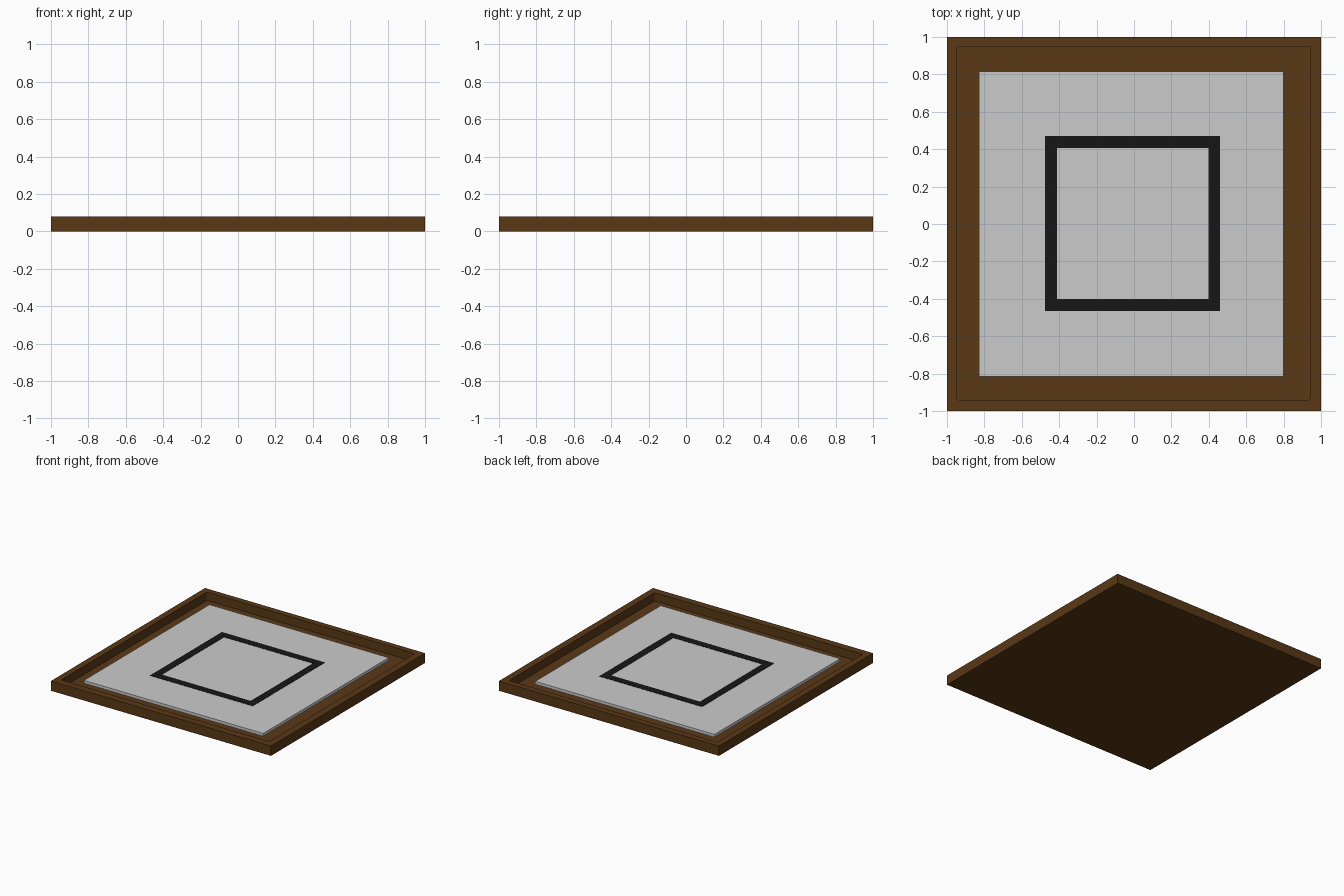
import bpy, bmesh
from mathutils import Vector

if "Cube" in bpy.data.objects:
    bpy.data.objects.remove(bpy.data.objects["Cube"])


def material(name, rgb):
    m = bpy.data.materials.new(name)
    m.diffuse_color = (*rgb, 1)
    m.use_nodes = True
    m.node_tree.nodes["Principled BSDF"].inputs["Base Color"].default_value = m.diffuse_color
    return m


def make_object(name, bm, mat=None):
    bmesh.ops.recalc_face_normals(bm, faces=bm.faces)
    me = bpy.data.meshes.new(name)
    bm.to_mesh(me)
    bm.free()
    ob = bpy.data.objects.new(name, me)
    bpy.context.collection.objects.link(ob)
    if mat:
        me.materials.append(mat)
    return ob


def box(lo, hi):
    bm = bmesh.new()
    bmesh.ops.create_cube(bm, size=1)
    lo, hi = Vector(lo), Vector(hi)
    for v in bm.verts:
        v.co = Vector((lo[i] + (v.co[i] + 0.5) * (hi[i] - lo[i]) for i in range(3)))
    return bm


def sunken_box(lo, hi, wall, depth, shift=(0, 0), corner=0):
    """Box with a square pocket cut down from the top face."""
    bm = box(lo, hi)
    top = max(bm.faces, key=lambda f: f.calc_center_median().z)
    bmesh.ops.inset_region(bm, faces=[top], thickness=wall)
    for v in top.verts:
        v.co += Vector((*shift, 0))
    floor = bmesh.ops.extrude_discrete_faces(bm, faces=[top])["faces"][0]
    for v in floor.verts:
        v.co.z -= depth
    if corner:
        edges = [e for v in floor.verts for e in v.link_edges
                 if abs(e.verts[0].co.z - e.verts[1].co.z) > 0.001]
        bmesh.ops.bevel(bm, geom=edges, offset=corner, segments=3,
                        profile=0.5, affect='EDGES')
    return bm


wood = material("dark_wood", (0.1, 0.04, 0.008))
black = material("black", (0.008, 0.008, 0.008))

# Wooden tray with a recessed floor
make_object("tray", sunken_box((-1, -1, 0), (1, 1, 0.08), 0.0775, 0.068,
                               (-0.0025, 0.005), 0.012), wood)

# Thin grey plate inside the tray
make_object("plate", box((-0.83, -0.815, 0.036), (0.80, 0.815, 0.06)))

# Black square outline: four flat strips laid on the plate
x0, x1, y0, y1, w = -0.475, 0.46, -0.465, 0.47, 0.063
strips = {
    "outline_front": (x0, y0, x1, y0 + w),
    "outline_back": (x0, y1 - w, x1, y1),
    "outline_left": (x0, y0 + w, x0 + w, y1 - w),
    "outline_right": (x1 - w, y0 + w, x1, y1 - w),
}
for name, (a, b, c, d) in strips.items():
    make_object(name, box((a, b, 0.058), (c, d, 0.062)), black)
